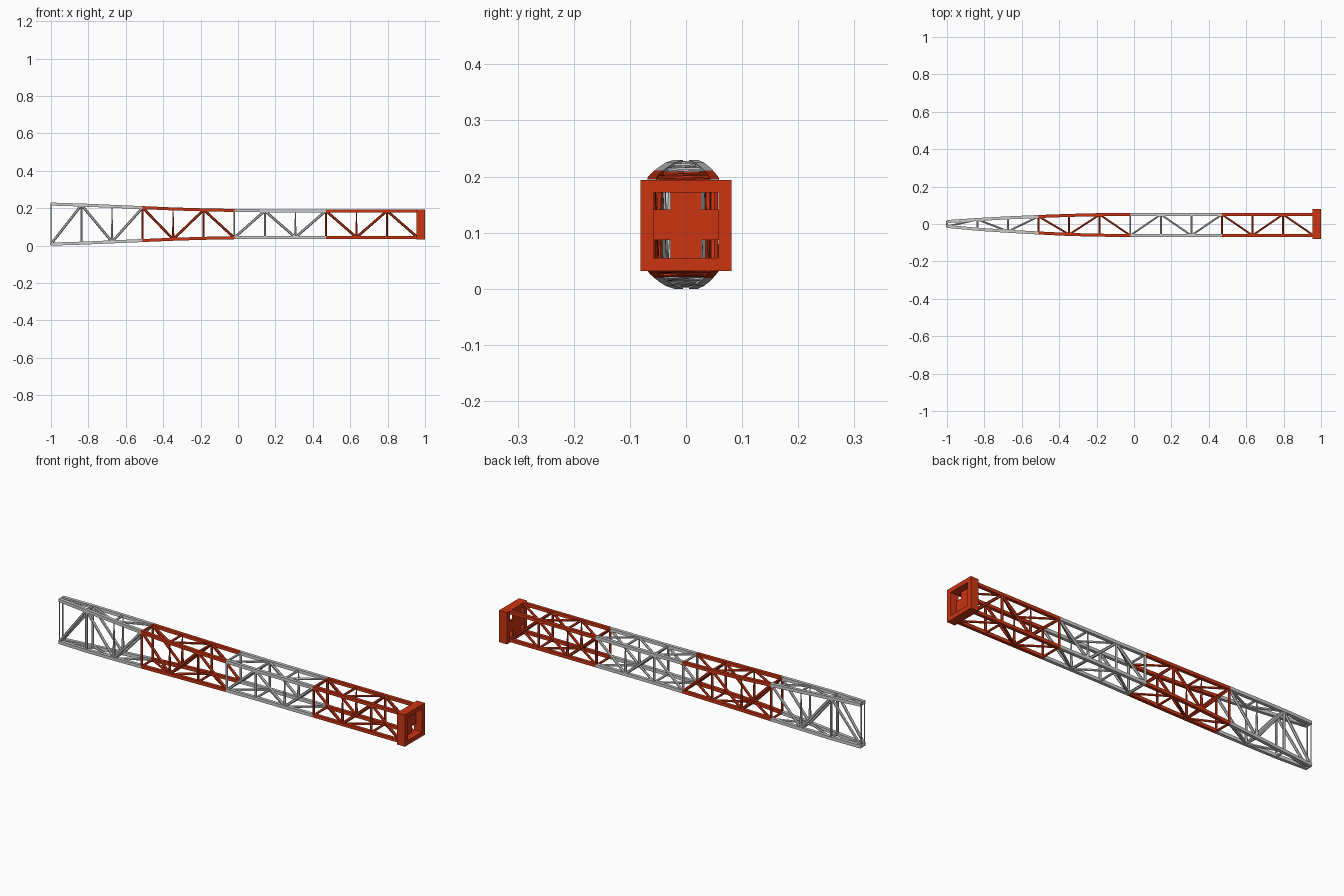
import bpy, bmesh, math
from mathutils import Vector, Matrix

if "Cube" in bpy.data.objects:
    bpy.data.objects.remove(bpy.data.objects["Cube"])

red = bpy.data.materials.new("red_paint")
red.diffuse_color = (0.6, 0.035, 0.006, 1)
red.use_nodes = True
red.node_tree.nodes["Principled BSDF"].inputs["Base Color"].default_value = red.diffuse_color

PANEL, MID, T = 1.96 / 12, 0.115, 0.016
X = [-1 + PANEL * i for i in range(13)]
# outer half width / half height of the boom at each panel point
W = [.021, .034, .044, .052, .059, .063] + [.064] * 7
H = [.115, .110, .103, .096, .089, .084, .081] + [.079] * 6
SHIFT = [0, -.002, -.003, -.004] + [-.005] * 9


def finish(name, bm, painted):
    bmesh.ops.recalc_face_normals(bm, faces=bm.faces[:])
    me = bpy.data.meshes.new(name)
    bm.to_mesh(me)
    bm.free()
    ob = bpy.data.objects.new(name, me)
    bpy.context.collection.objects.link(ob)
    if painted:
        me.materials.append(red)
    return ob


def node(i, sy, sz):
    """Centre of a chord at panel point i."""
    return Vector((X[i], SHIFT[i] + sy * (W[i] - T / 2), MID + sz * (H[i] - T / 2)))


def rod(bm, a, b, r=.007, r2=None, sides=6):
    d = b - a
    m = Matrix.Translation((a + b) / 2) @ d.to_track_quat('Z', 'Y').to_matrix().to_4x4()
    bmesh.ops.create_cone(bm, cap_ends=True, segments=sides, radius1=r,
                          radius2=r if r2 is None else r2, depth=d.length, matrix=m)


def box(bm, x0, x1, y0, y1, z0, z1):
    m = Matrix.Translation(((x0 + x1) / 2, (y0 + y1) / 2, (z0 + z1) / 2)) \
        @ Matrix.Diagonal((x1 - x0, y1 - y0, z1 - z0, 1))
    bmesh.ops.create_cube(bm, size=1, matrix=m)


def chord(bm, i0, i1, sy, sz):
    """Square tube lofted through the panel points."""
    h = T / 2
    rings = []
    for i in range(i0, i1 + 1):
        c = node(i, sy, sz)
        rings.append([bm.verts.new(c + Vector((0, y, z)))
                      for y, z in ((-h, -h), (h, -h), (h, h), (-h, h))])
    for a, b in zip(rings, rings[1:]):
        for k in range(4):
            bm.faces.new((a[k], a[(k + 1) % 4], b[(k + 1) % 4], b[k]))
    bm.faces.new(rings[0])
    bm.faces.new(rings[-1])


SIGNS = (-1, 1)
for s in range(4):
    i0, i1 = 3 * s, 3 * s + 3
    painted = s % 2 == 1

    # four corner chords
    bm = bmesh.new()
    for sy in SIGNS:
        for sz in SIGNS:
            chord(bm, i0, i1, sy, sz)
    finish(f"chords_{s + 1}", bm, painted)

    # zigzag diagonals on the sides, top and bottom
    bm = bmesh.new()
    for i in range(i0, i1):
        a, b = (-1, 1) if i % 2 == 0 else (1, -1)
        for k in SIGNS:
            rod(bm, node(i, k, a), node(i + 1, k, b))
            rod(bm, node(i, a, k), node(i + 1, b, k), .006)
    finish(f"diagonals_{s + 1}", bm, painted)

    # uprights (tapered at the low points) and cross struts
    bm = bmesh.new()
    for i in range(i0, i1):
        for k in SIGNS:
            low, high = node(i, k, -1), node(i, k, 1)
            if i == 0:
                rod(bm, low, high, .003)
            elif i % 2 == 0 and i != 6:
                rod(bm, low, high, .008, .002)
            else:
                rod(bm, low, high, .006)
            rod(bm, node(i, -1, k), node(i, 1, k), .006)
    finish(f"struts_{s + 1}", bm, painted)

# end collar: thick rectangular frame
bm = bmesh.new()
x0, x1, Y, y, Z0, Z1, z0, z1 = .955, 1, .081, .058, .032, .194, .055, .172
box(bm, x0, x1, -Y, Y, Z0, z0)
box(bm, x0, x1, -Y, Y, z1, Z1)
for k in SIGNS:
    a, b = sorted((k * y, k * Y))
    box(bm, x0, x1, a, b, z0, z1)
finish("end_collar", bm, True)

# cross plate recessed in the collar, leaving four corner windows
bm = bmesh.new()
box(bm, x0, x0 + .01, -.028, .028, z0, z1)
for k in SIGNS:
    a, b = sorted((k * .028, k * y))
    box(bm, x0, x0 + .01, a, b, .087, .141)
finish("collar_cross_plate", bm, True)
